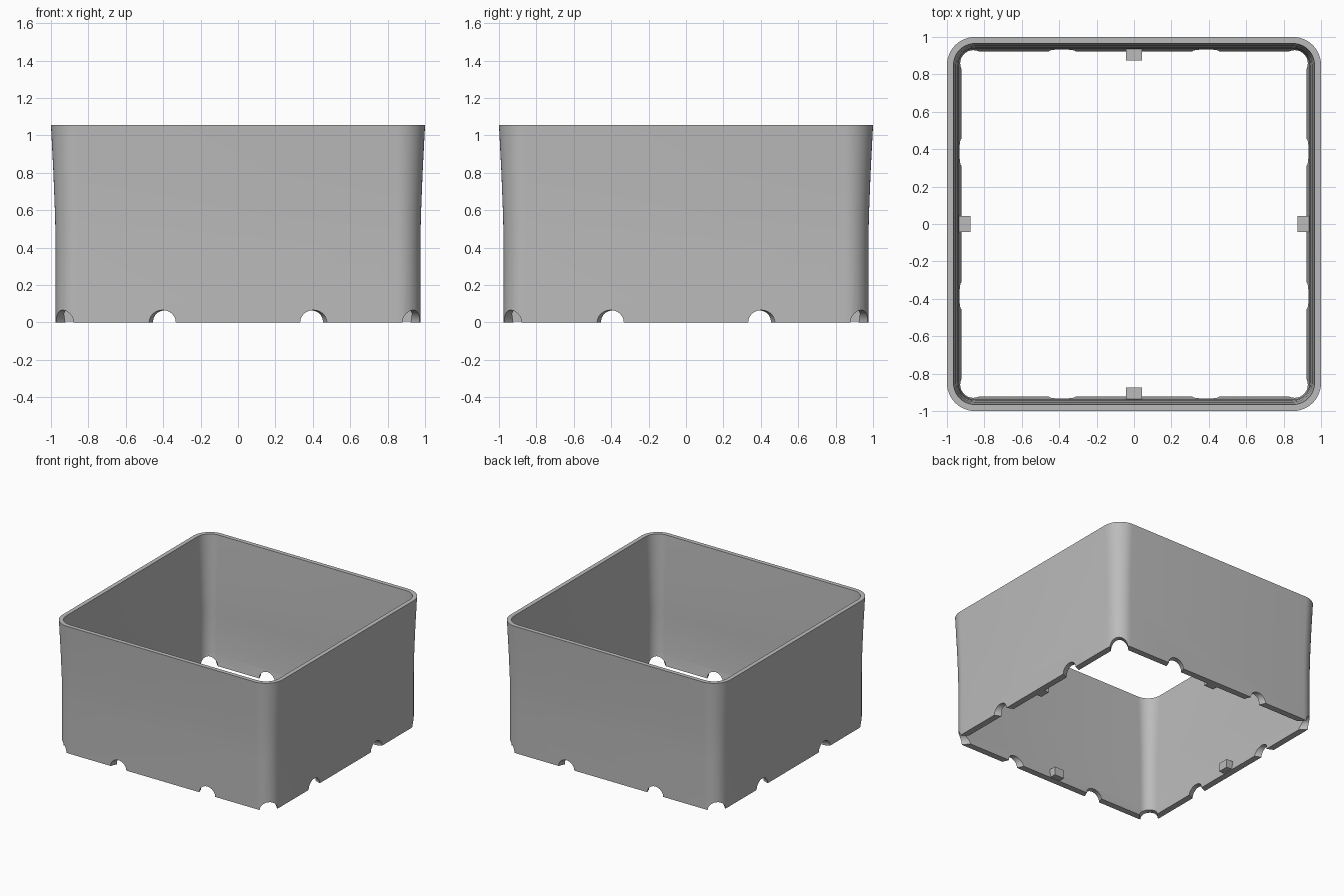
import bpy, bmesh, math
from mathutils import Matrix, Vector

cube = bpy.data.objects.get("Cube")
if cube:
    bpy.data.objects.remove(cube, do_unlink=True)

grey = bpy.data.materials.new("matte_grey")
grey.use_nodes = True
colour = (0.5, 0.5, 0.5, 1)
grey.diffuse_color = colour
grey.node_tree.nodes["Principled BSDF"].inputs["Base Color"].default_value = colour


def make_object(name, bm):
    bmesh.ops.recalc_face_normals(bm, faces=bm.faces)
    mesh = bpy.data.meshes.new(name)
    bm.to_mesh(mesh)
    bm.free()
    mesh.materials.append(grey)
    obj = bpy.data.objects.new(name, mesh)
    bpy.context.collection.objects.link(obj)
    return obj


def rounded_square(bm, half, z, centre=0.85, steps=12):
    """Ring of vertices around a square with rounded corners."""
    ring = []
    for corner in range(4):
        middle = math.pi / 4 + corner * math.pi / 2
        cx = math.copysign(centre, math.cos(middle))
        cy = math.copysign(centre, math.sin(middle))
        for i in range(steps + 1):
            a = (corner + i / steps) * math.pi / 2
            r = half - centre
            ring.append(bm.verts.new((cx + r * math.cos(a), cy + r * math.sin(a), z)))
    return ring


# Wall section (half width, height): up the outside, down the inside
section = [(0.975, 0), (0.975, 0.42), (0.978, 0.57), (0.987, 0.8), (1.0, 1.055),
           (0.965, 1.055), (0.952, 0.8), (0.943, 0.57), (0.939, 0.42),
           (0.937, 0.09), (0.923, 0)]
bm = bmesh.new()
rings = [rounded_square(bm, h, z) for h, z in section]
for k, ring in enumerate(rings):
    nxt = rings[(k + 1) % len(rings)]
    n = len(ring)
    for i in range(n):
        j = (i + 1) % n
        bm.faces.new((ring[i], ring[j], nxt[j], nxt[i]))
wall = make_object("square_wall", bm)

# Round drain notches pointing at the centre, three per quarter turn
bm = bmesh.new()
for i in range(16):
    if i % 4 == 0:
        continue
    a = i * math.pi / 8
    direction = Vector((math.cos(a), math.sin(a), 0))
    turn = direction.to_track_quat("Z", "Y").to_matrix().to_4x4()
    bmesh.ops.create_cone(bm, cap_ends=True, segments=32, radius1=0.066, radius2=0.066,
                          depth=0.6, matrix=Matrix.Translation(direction * 1.2) @ turn)
cutter = make_object("notch_cutter", bm)
cutter.hide_render = True

cut = wall.modifiers.new("notches", "BOOLEAN")
cut.operation = "DIFFERENCE"
cut.solver = "EXACT"
cut.object = cutter
bpy.ops.object.select_all(action="DESELECT")
bpy.context.view_layer.objects.active = wall
wall.select_set(True)
bpy.ops.object.modifier_apply(modifier=cut.name)
bpy.data.objects.remove(cutter, do_unlink=True)
bpy.ops.object.shade_smooth_by_angle(angle=math.radians(25))

# Small support tabs in the middle of each inner side
for i, side in enumerate(("left", "back", "right", "front")):
    bm = bmesh.new()
    spin = Matrix.Rotation(i * math.pi / 2, 4, "Z")
    place = Matrix.Translation((0.91, 0, 0.04)) @ Matrix.Diagonal((0.07, 0.088, 0.07, 1))
    bmesh.ops.create_cube(bm, size=1, matrix=spin @ place)
    make_object(side + "_tab", bm)
